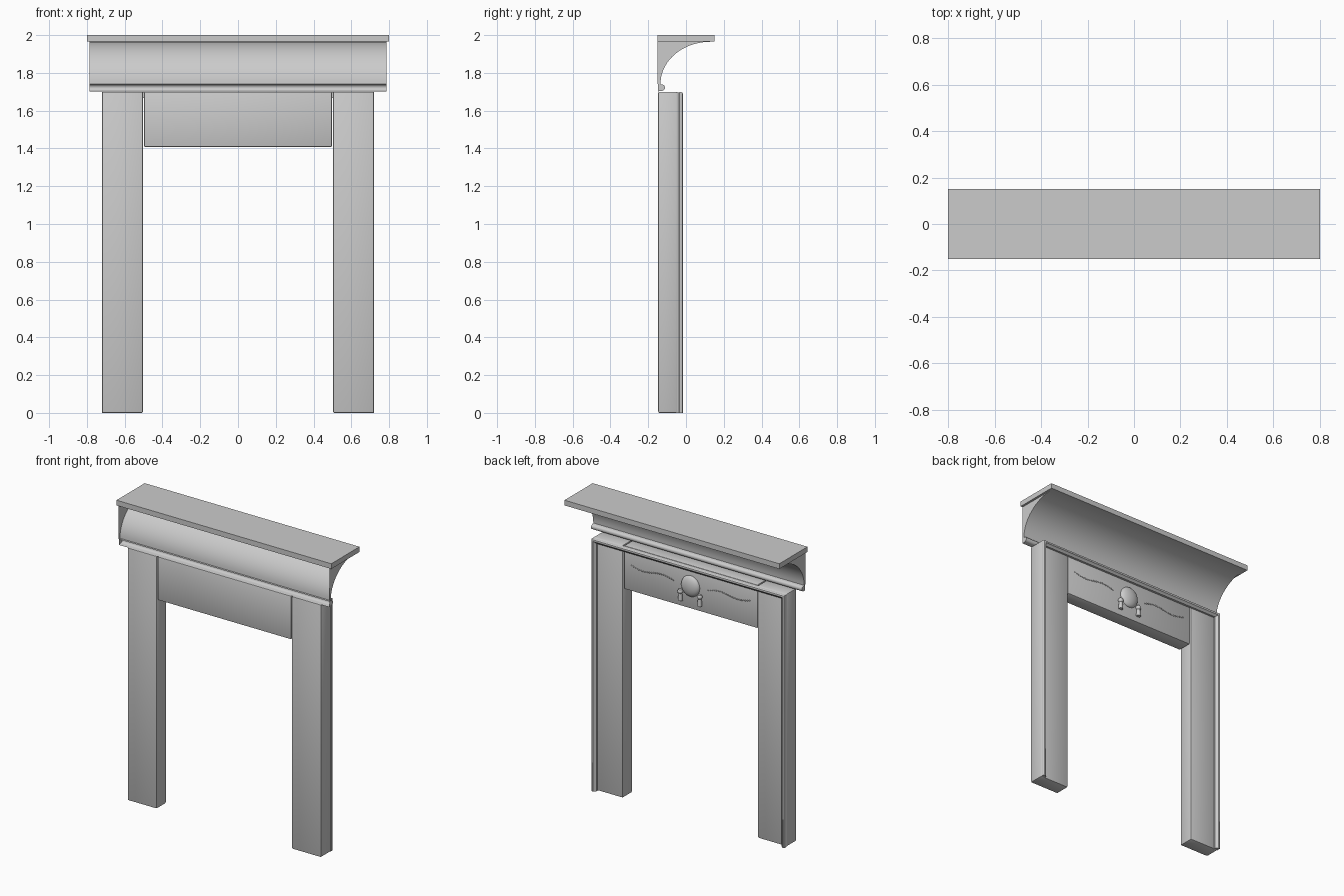
import bpy, bmesh, math
from mathutils import Vector

if "Cube" in bpy.data.objects:
    bpy.data.objects.remove(bpy.data.objects["Cube"])


def finish(name, bm, angle=30):
    bmesh.ops.recalc_face_normals(bm, faces=bm.faces[:])
    me = bpy.data.meshes.new(name)
    bm.to_mesh(me)
    bm.free()
    ob = bpy.data.objects.new(name, me)
    bpy.context.collection.objects.link(ob)
    if angle:
        bpy.ops.object.select_all(action='DESELECT')
        bpy.context.view_layer.objects.active = ob
        ob.select_set(True)
        bpy.ops.object.shade_smooth_by_angle(angle=math.radians(angle))
    return ob


def box(name, lo, hi, bevel=0):
    bm = bmesh.new()
    bmesh.ops.create_cube(bm, size=1)
    for v in bm.verts:
        v.co = Vector([lo[i] + (v.co[i] + 0.5) * (hi[i] - lo[i]) for i in range(3)])
    if bevel:
        bmesh.ops.bevel(bm, geom=bm.edges[:], offset=bevel, segments=2,
                        profile=0.5, affect='EDGES')
    return finish(name, bm, 30 if bevel else 0)


def moulding(name, profile, half):
    """Extrude an open (y, z) profile along x, with capped ends and an open back."""
    bm = bmesh.new()
    a, b = [[bm.verts.new((x, y, z)) for y, z in profile] for x in (-half, half)]
    for i in range(len(profile) - 1):
        bm.faces.new((a[i], a[i + 1], b[i + 1], b[i]))
    bm.faces.new(a)
    bm.faces.new(b)
    return finish(name, bm, 20)


# mantel shelf
box("mantel_shelf", (-0.8, -0.15, 1.965), (0.8, 0.15, 2.0))

# hollow cove below the shelf
cove = [(-0.15, 1.742)]
for i in range(19):
    t = math.radians(90 * i / 18)
    cove.append((0.13 - 0.265 * math.cos(t), 1.742 + 0.223 * math.sin(t)))
cove.append((-0.15, 1.965))
moulding("cove_moulding", cove, 0.785)

# rounded bead below the cove
bead = [(-0.147, 1.742), (-0.137, 1.742)]
for i in range(11):
    t = math.radians(95 - 175 * i / 10)
    bead.append((-0.128 + 0.017 * math.cos(t), 1.722 + 0.017 * math.sin(t)))
bead += [(-0.136, 1.704), (-0.147, 1.702)]
moulding("bead_moulding", bead, 0.785)

# legs and lintel panel
for side, x0 in (("left", -0.72), ("right", 0.503)):
    box(side + "_leg", (x0, -0.147, 0), (x0 + 0.217, -0.045, 1.7), 0.007)
box("lintel_panel", (-0.497, -0.147, 1.407), (0.497, -0.05, 1.7), 0.007)

# mitred trim around the outer edge: (inward offset, y)
prof = [(0, -0.047), (0.003, -0.038), (0, -0.035), (0, -0.024), (0.004, -0.018),
        (0.010, -0.016), (0.016, -0.018), (0.021, -0.025), (0.03, -0.032), (0.03, -0.047)]
bm = bmesh.new()
rings = []
for sx, top in ((-1, 0), (-1, 1), (1, 1), (1, 0)):
    rings.append([bm.verts.new((sx * (0.72 - u), y, (1.698 - u) if top else 0))
                  for u, y in prof])
n = len(prof)
for a, b in zip(rings, rings[1:]):
    for i in range(n):
        j = (i + 1) % n
        bm.faces.new((a[i], a[j], b[j], b[i]))
bm.faces.new(rings[0])
bm.faces.new(rings[-1])
finish("edge_trim", bm, 35)

# domed medallion in the panel centre
bm = bmesh.new()
bmesh.ops.create_uvsphere(bm, u_segments=32, v_segments=16, radius=1)
for v in bm.verts:
    v.co = Vector((v.co.x * 0.068, v.co.y * 0.03 - 0.05, v.co.z * 0.07 + 1.56))
finish("medallion", bm, 60)

# hanging tassels: lathed profile (radius, z)
tassel = [(0.0, 1.525), (0.012, 1.522), (0.018, 1.512), (0.017, 1.503), (0.011, 1.496),
          (0.013, 1.480), (0.015, 1.448), (0.0, 1.448)]
for side, x in (("left", -0.072), ("right", 0.072)):
    bm = bmesh.new()
    vs = [bm.verts.new((x + r, -0.043, z)) for r, z in tassel]
    es = [bm.edges.new(p) for p in zip(vs, vs[1:])]
    bmesh.ops.spin(bm, geom=vs + es, cent=(x, -0.043, 0), axis=(0, 0, 1),
                   angle=math.tau, steps=16)
    bmesh.ops.remove_doubles(bm, verts=bm.verts[:], dist=1e-5)
    finish(side + "_tassel", bm, 40)

# garland of tiny beads on each side of the medallion
for side, s in (("left", -1), ("right", 1)):
    bm = bmesh.new()
    for i in range(22):
        t = i / 21
        x = 0.13 + 0.31 * t
        z = 1.565 + 0.012 * math.sin(math.tau * t) + 0.015 * t
        new = bmesh.ops.create_icosphere(bm, subdivisions=1, radius=0.005)["verts"]
        bmesh.ops.translate(bm, verts=new, vec=(s * x, -0.049, z))
    finish(side + "_bead_garland", bm, 60)
